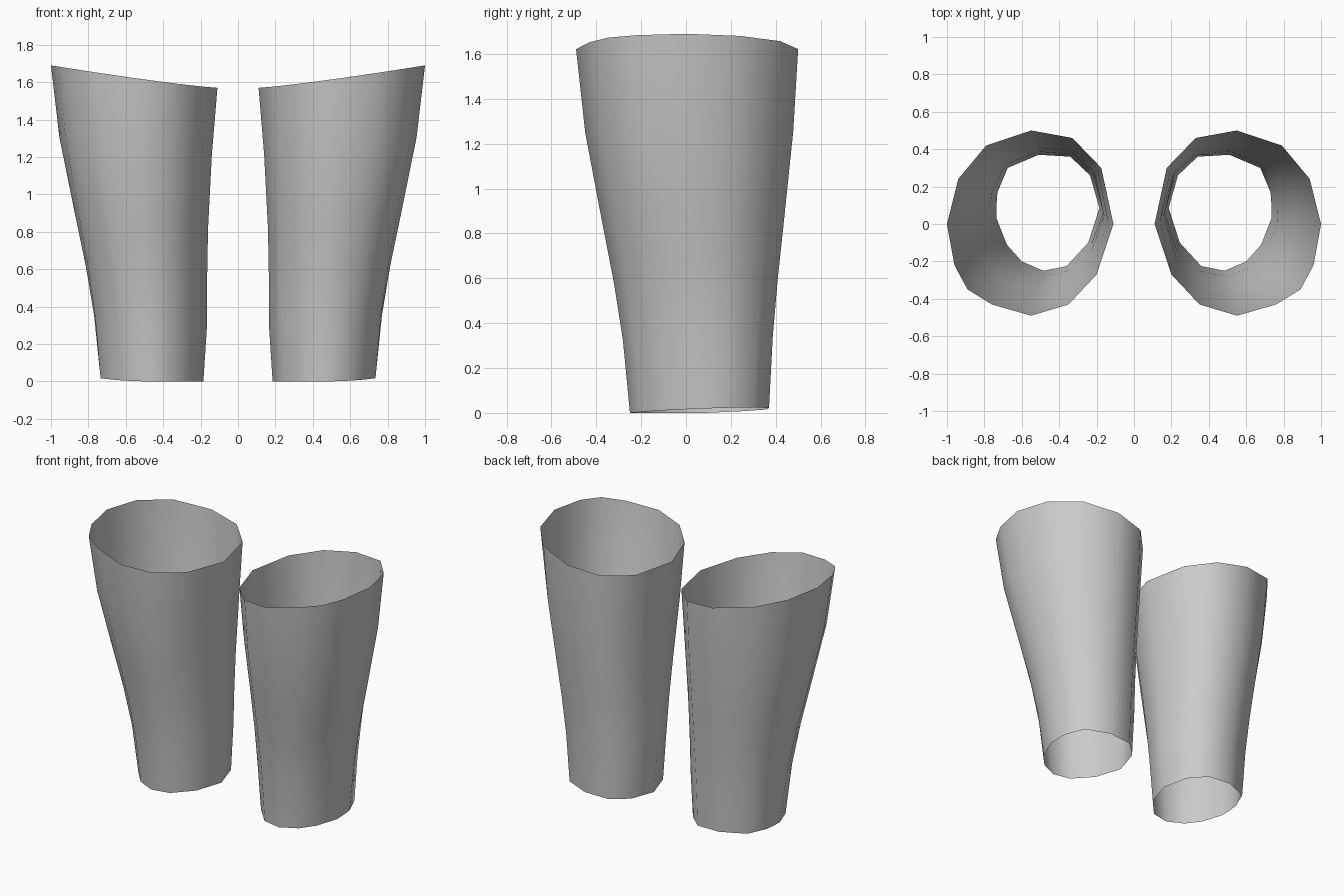
import bpy
import bmesh

cube = bpy.data.objects.get("Cube")
if cube:
    bpy.data.objects.remove(cube, do_unlink=True)

# One plain grey for both sleeves
grey = bpy.data.materials.new("plain grey")
grey.use_nodes = True
colour = (0.6, 0.6, 0.6, 1)
grey.diffuse_color = colour
grey.node_tree.nodes["Principled BSDF"].inputs["Base Color"].default_value = colour

# Rim outlines of the left sleeve, counter-clockwise from the outer side
TOP = [(1, 0), (.94, .24), (.79, .42), (.55, .5), (.33, .46), (.175, .3), (.11, 0),
       (.2, -.27), (.35, -.43), (.55, -.49), (.76, -.43), (.89, -.35), (.96, -.22)]
BOTTOM = [(.735, .1), (.73, .17), (.675, .3), (.51, .37), (.34, .36), (.235, .26), (.185, .085),
          (.245, -.1), (.36, -.225), (.485, -.25), (.6, -.2), (.68, -.11), (.735, .03)]

# Height fraction, flare on the outer side, flare on the inner side
LEVELS = [(0, 0, 0), (.2, .13, .27), (.36, .3, .27), (.52, .51, .33), (.77, .83, .6), (1, 1, 1)]


def top_height(x):
    return 1.57 + .12 * ((x - .11) / .89) ** 1.2


def bottom_height(x, y):
    return max(0, .036 * (x - .185) + .036 * (y - .09))


def sleeve(name, side):
    """Open flared tube; side is 1 for left and -1 for right."""
    bm = bmesh.new()
    rings = []
    for height, outer, inner in LEVELS:
        ring = []
        for (tx, ty), (bx, by) in zip(TOP, BOTTOM):
            weight = min(1, max(0, (.4 - tx) / .29))
            flare_x = outer + (inner - outer) * weight
            x = bx + (tx - bx) * flare_x
            y = by + (ty - by) * outer
            low, high = bottom_height(bx, by), top_height(tx)
            ring.append(bm.verts.new((side * x, y, low + (high - low) * height)))
        rings.append(ring)
    for low, high in zip(rings, rings[1:]):
        for i in range(len(low)):
            j = (i + 1) % len(low)
            quad = [low[i], low[j], high[j], high[i]]
            face = bm.faces.new(quad if side > 0 else quad[::-1])
            face.smooth = True
    mesh = bpy.data.meshes.new(name)
    bm.to_mesh(mesh)
    bm.free()
    mesh.materials.append(grey)
    obj = bpy.data.objects.new(name, mesh)
    bpy.context.collection.objects.link(obj)


# Mirrored pair
for name, side in (("left_sleeve", 1), ("right_sleeve", -1)):
    sleeve(name, side)
